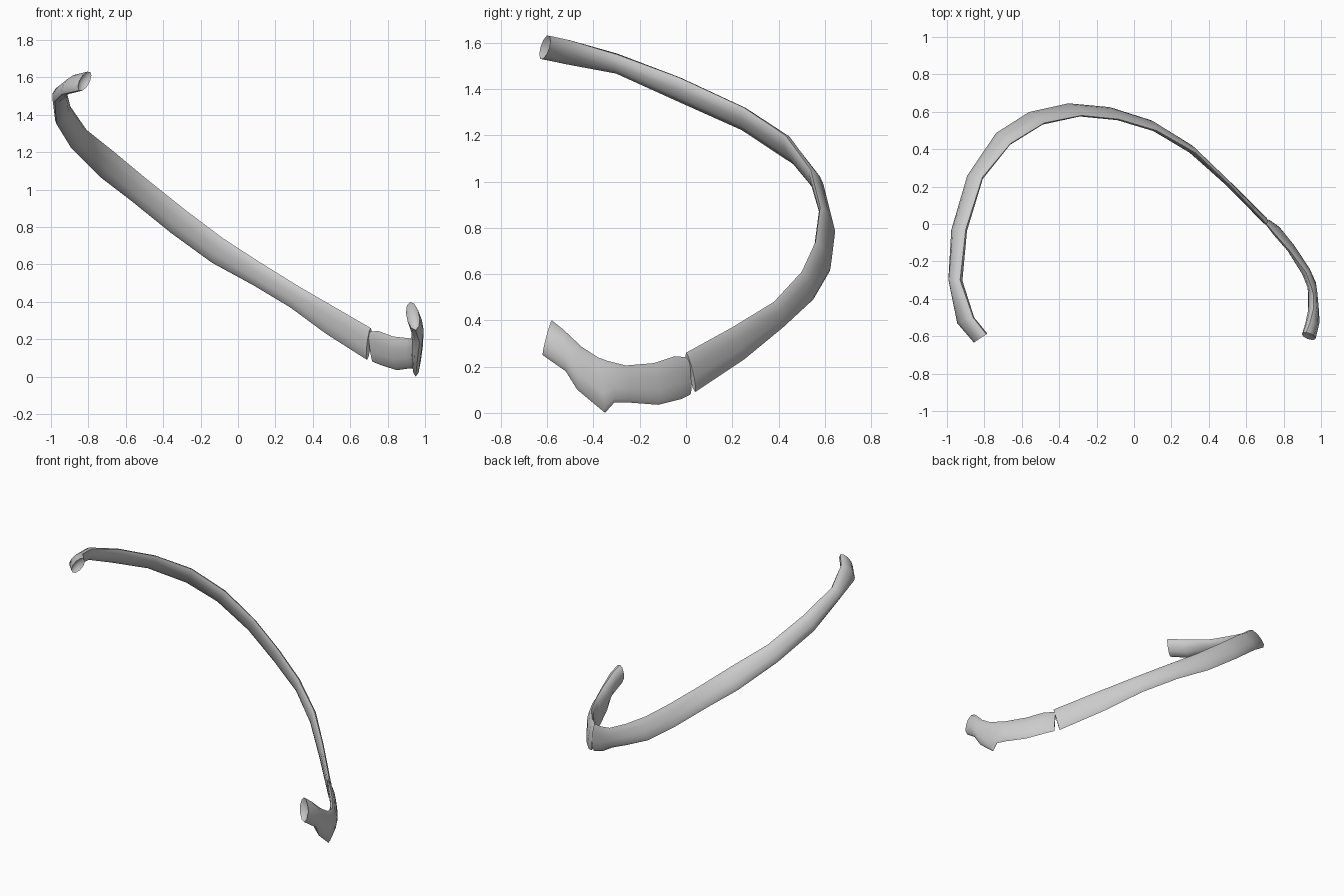
import bpy, bmesh, math
from mathutils import Vector

SIDES = 10

cube = bpy.data.objects.get("Cube")
if cube:
    bpy.data.objects.remove(cube, do_unlink=True)

material = bpy.data.materials.new("bone grey")
material.use_nodes = True
grey = (0.6, 0.6, 0.6, 1)
material.diffuse_color = grey
material.node_tree.nodes["Principled BSDF"].inputs["Base Color"].default_value = grey


def flat_strip(name, stations, hollow):
    """Sweep an oval between an upper edge and a lower edge.

    Each station holds the upper point, the lower point and the thickness.
    The listed hollow depths dish the first and last end faces inward.
    """
    bm = bmesh.new()
    tops = [Vector(s[0]) for s in stations]
    bottoms = [Vector(s[1]) for s in stations]
    centres = [(a + b) / 2 for a, b in zip(tops, bottoms)]
    last = len(stations) - 1
    rings = []
    for i, station in enumerate(stations):
        tangent = centres[min(i + 1, last)] - centres[max(i - 1, 0)]
        half_height = (tops[i] - bottoms[i]) / 2
        half_width = tangent.cross(half_height).normalized() * station[2] / 2
        ring = []
        for k in range(SIDES):
            angle = math.tau * k / SIDES
            ring.append(bm.verts.new(centres[i] + half_height * math.cos(angle)
                                     + half_width * math.sin(angle)))
        rings.append(ring)

    # Side walls
    for lower, upper in zip(rings, rings[1:]):
        for k in range(SIDES):
            n = (k + 1) % SIDES
            bm.faces.new((lower[k], lower[n], upper[n], upper[k]))

    # Dished end faces
    for end, neighbour, depth in ((0, 1, hollow[0]), (last, last - 1, hollow[1])):
        inward = (centres[neighbour] - centres[end]).normalized()
        hub = bm.verts.new(centres[end] + inward * depth)
        for k in range(SIDES):
            bm.faces.new((rings[end][k], rings[end][(k + 1) % SIDES], hub))

    bmesh.ops.recalc_face_normals(bm, faces=bm.faces)
    mesh = bpy.data.meshes.new(name)
    bm.to_mesh(mesh)
    bm.free()
    mesh.materials.append(material)
    obj = bpy.data.objects.new(name, mesh)
    bpy.context.collection.objects.link(obj)
    bpy.ops.object.select_all(action='DESELECT')
    obj.select_set(True)
    bpy.context.view_layer.objects.active = obj
    bpy.ops.object.shade_smooth_by_angle(angle=math.radians(50))
    return obj


# Curved bone shaft, from the high rear head down to the joint
flat_strip("rib_bone", [
    ((-.79, -.59, 1.63), (-.85, -.63, 1.53), .06),
    ((-.86, -.50, 1.61), (-.94, -.53, 1.51), .06),
    ((-.93, -.30, 1.55), (-.98, -.30, 1.47), .07),
    ((-.90, -.03, 1.45), (-.97, -.04, 1.35), .06),
    ((-.81, .25, 1.32), (-.89, .25, 1.22), .05),
    ((-.66, .43, 1.20), (-.74, .48, 1.07), .05),
    ((-.48, .54, 1.05), (-.57, .59, .94), .05),
    ((-.28, .58, .89), (-.36, .64, .77), .04),
    ((-.08, .56, .74), (-.14, .62, .61), .04),
    ((.12, .50, .61), (.08, .55, .49), .04),
    ((.33, .38, .48), (.28, .42, .37), .04),
    ((.52, .20, .37), (.47, .25, .23), .03),
    ((.71, .0, .26), (.69, .04, .09), .03),
], (.03, 0))

# Wider cartilage strip, with a downward spur and a flared cupped tip
flat_strip("rib_cartilage", [
    ((.70, .01, .24), (.72, .02, .08), .02),
    ((.75, -.05, .245), (.77, -.02, .06), .04),
    ((.83, -.14, .215), (.85, -.12, .035), .04),
    ((.92, -.26, .205), (.92, -.25, .045), .05),
    ((.95, -.34, .225), (.95, -.31, .045), .05),
    ((.96, -.38, .24), (.95, -.35, .0), .05),
    ((.96, -.45, .285), (.96, -.47, .10), .06),
    ((.94, -.53, .36), (.97, -.52, .18), .07),
    ((.92, -.58, .40), (.95, -.62, .25), .07),
], (0, .04))
